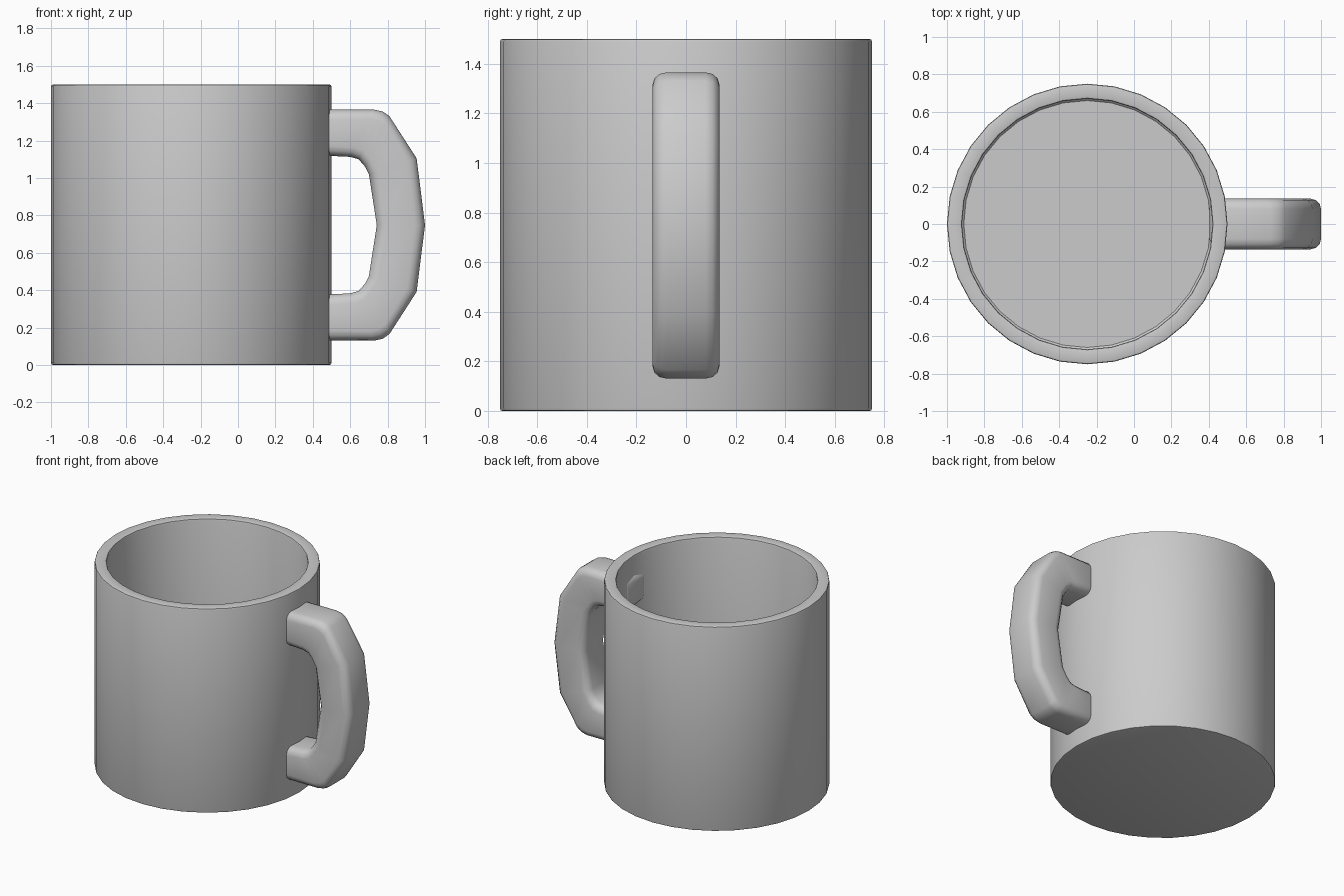
import bpy, bmesh, math

if "Cube" in bpy.data.objects:
    bpy.data.objects.remove(bpy.data.objects["Cube"])

CX, MID = -0.25, 0.748


def finish(name, bm, angle):
    bmesh.ops.recalc_face_normals(bm, faces=bm.faces)
    me = bpy.data.meshes.new(name)
    bm.to_mesh(me)
    bm.free()
    ob = bpy.data.objects.new(name, me)
    bpy.context.collection.objects.link(ob)
    bpy.ops.object.select_all(action='DESELECT')
    ob.select_set(True)
    bpy.context.view_layer.objects.active = ob
    bpy.ops.object.shade_smooth_by_angle(angle=math.radians(angle))
    return ob


def loft(rings):
    """Skin a list of closed rings and cap both ends."""
    bm = bmesh.new()
    rows = [[bm.verts.new(p) for p in ring] for ring in rings]
    n = len(rows[0])
    for a, b in zip(rows, rows[1:]):
        for i in range(n):
            j = (i + 1) % n
            bm.faces.new((a[i], a[j], b[j], b[i]))
    bm.faces.new(rows[0])
    bm.faces.new(rows[-1])
    return bm


# Cup: outer wall, thin bevelled rim, inner wall and floor
profile = [(0.738, 0), (0.747, 0.003), (0.75, 0.012), (0.75, 1.488),
           (0.747, 1.497), (0.738, 1.5), (0.682, 1.5), (0.673, 1.497),
           (0.67, 1.488), (0.67, 0.09), (0.66, 0.08)]
SIDES = 32
cup_rings = [[(CX + r * math.cos(2 * math.pi * i / SIDES),
               r * math.sin(2 * math.pi * i / SIDES), z)
              for i in range(SIDES)] for r, z in profile]
finish("cup", loft(cup_rings), 40)

# Handle: rounded-rectangle section swept between outer and inner outlines
# (outer x, outer z, inner x, inner z), upper half down to the middle
half = [(0.45, 1.365, 0.45, 1.12), (0.73, 1.365, 0.60, 1.113),
        (0.775, 1.355, 0.645, 1.10), (0.81, 1.33, 0.68, 1.06),
        (0.955, 1.105, 0.70, 1.02), (1.0, MID, 0.742, MID)]
lower = [(a, 2 * MID - b, c, 2 * MID - d) for a, b, c, d in reversed(half[:-1])]


def section(ox, oz, ix, iz, inset=0.0, dx=0.0):
    w, length = 0.135, math.hypot(ox - ix, oz - iz)
    r = 0.055
    pts = []
    for k, (sy, sn) in enumerate([(1, 1), (-1, 1), (-1, -1), (1, -1)]):
        for s in range(4):
            a = math.radians(90 * k + 30 * s)
            y = sy * (w - r) + (r - inset) * math.cos(a)
            h = sn * (length / 2 - r) + (r - inset) * math.sin(a)
            t = 0.5 - h / length
            pts.append((ox + (ix - ox) * t + dx, y, oz + (iz - oz) * t))
    return pts


stations = half + lower
first, last = stations[0], stations[-1]
rings = [section(*first, 0.05, -0.045), section(*first, 0.015, -0.03)]
rings += [section(*s) for s in stations]
rings += [section(*last, 0.015, -0.03), section(*last, 0.05, -0.045)]
finish("handle", loft(rings), 50)
